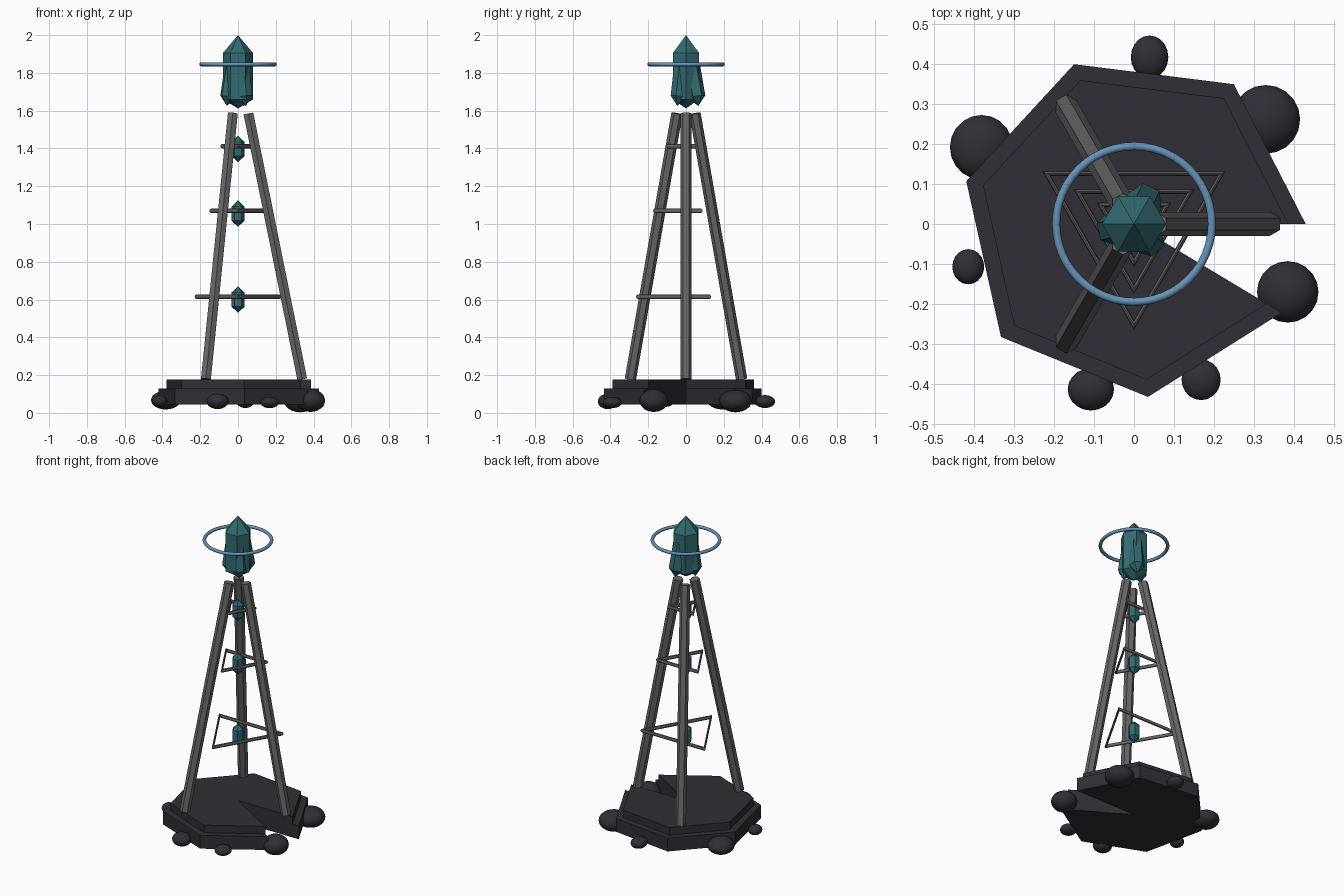
import bpy, bmesh, math
from mathutils import Vector, Matrix

if "Cube" in bpy.data.objects:
    bpy.data.objects.remove(bpy.data.objects["Cube"])


def material(name, rgb):
    m = bpy.data.materials.new(name)
    m.diffuse_color = (*rgb, 1)
    m.use_nodes = True
    m.node_tree.nodes["Principled BSDF"].inputs["Base Color"].default_value = m.diffuse_color
    return m


STONE = material("dark stone", (0.028, 0.028, 0.037))
METAL = material("grey metal", (0.135, 0.135, 0.135))
TEAL = material("teal crystal", (0.032, 0.145, 0.16))
BLUE = material("blue ring", (0.14, 0.29, 0.48))


def finish(bm, name, mat, smooth=False):
    bmesh.ops.recalc_face_normals(bm, faces=bm.faces)
    for f in bm.faces:
        f.smooth = smooth
    me = bpy.data.meshes.new(name)
    bm.to_mesh(me)
    bm.free()
    me.materials.append(mat)
    ob = bpy.data.objects.new(name, me)
    bpy.context.collection.objects.link(ob)
    return ob


def loft(name, mat, rings, matrix=Matrix()):
    """Skin between rings of equal point count and cap both ends."""
    bm = bmesh.new()
    loops = [[bm.verts.new(matrix @ Vector(p)) for p in r] for r in rings]
    n = len(loops[0])
    for a, b in zip(loops, loops[1:]):
        for i in range(n):
            j = (i + 1) % n
            bm.faces.new((a[i], a[j], b[j], b[i]))
    bm.faces.new(loops[0])
    bm.faces.new(loops[-1])
    return finish(bm, name, mat)


def hexagon(r, z):
    return [(r * math.cos(k * math.pi / 3), r * math.sin(k * math.pi / 3), z)
            for k in range(6)]


def along(start, end):
    d = Vector(end) - Vector(start)
    return Matrix.Translation(start) @ d.to_track_quat('Z', 'Y').to_matrix().to_4x4(), d.length


def crystal(name, r, z0, z1, z2, z3, matrix=Matrix()):
    """Hexagonal prism with pointed ends."""
    bm = bmesh.new()
    lo = [bm.verts.new(matrix @ Vector(p)) for p in hexagon(r, z1)]
    hi = [bm.verts.new(matrix @ Vector(p)) for p in hexagon(r, z2)]
    bottom = bm.verts.new(matrix @ Vector((0, 0, z0)))
    top = bm.verts.new(matrix @ Vector((0, 0, z3)))
    for i in range(6):
        j = (i + 1) % 6
        bm.faces.new((lo[i], lo[j], hi[j], hi[i]))
        bm.faces.new((lo[j], lo[i], bottom))
        bm.faces.new((hi[i], hi[j], top))
    return finish(bm, name, TEAL)


def torus(name, mat, major, minor, z, segments, sides, turn=0.0):
    bpy.ops.mesh.primitive_torus_add(
        major_radius=major, minor_radius=minor, major_segments=segments,
        minor_segments=sides, location=(0, 0, z), rotation=(0, 0, turn))
    ob = bpy.context.object
    ob.name = name
    ob.data.materials.append(mat)
    return ob


# Two stepped base slabs with a wedge cut to the middle
outline = [(0.43, 0), (0.25, 0.35), (-0.15, 0.40), (-0.42, 0.107),
           (-0.333, -0.283), (0.035, -0.433), (0.37, -0.222), (0, 0)]
for name, scale, z0, z1 in (("lower_base", 1, 0.045, 0.13),
                            ("upper_base", 0.9, 0.13, 0.178)):
    loft(name, STONE, [[(x * scale, y * scale, z) for x, y in outline] for z in (z0, z1)])

# Flattened boulders around the base: x, y, half sizes, centre height
boulders = [(0.33, 0.262, 0.086, 0.086, 0.06, 0.063),
            (0.385, -0.17, 0.077, 0.077, 0.06, 0.065),
            (0.168, -0.39, 0.049, 0.051, 0.03, 0.055),
            (-0.108, -0.414, 0.058, 0.053, 0.041, 0.061),
            (-0.415, -0.107, 0.04, 0.044, 0.03, 0.062),
            (-0.382, 0.192, 0.079, 0.081, 0.05, 0.068),
            (0.039, 0.418, 0.047, 0.054, 0.034, 0.06)]
for i, (x, y, sx, sy, sz, z) in enumerate(boulders):
    bm = bmesh.new()
    bmesh.ops.create_icosphere(bm, subdivisions=3, radius=1,
                               matrix=Matrix.Translation((x, y, z)) @ Matrix.Diagonal((sx, sy, sz, 1)))
    finish(bm, f"boulder_{i + 1}", STONE, True)

# Three leaning legs
for i in range(3):
    a = i * math.tau / 3
    c, s = math.cos(a), math.sin(a)
    m, length = along((0.34 * c, 0.34 * s, 0.178), (0.055 * c, 0.055 * s, 1.585))
    loft(f"leg_{i + 1}", METAL, [hexagon(0.03, 0), hexagon(0.03, length)], m)

# Triangular braces and the small crystals floating on the axis
for i, (z, radius) in enumerate(((0.615, 0.253), (1.07, 0.163), (1.412, 0.096))):
    torus(f"brace_{i + 1}", METAL, radius, 0.012, z, 3, 8, math.radians(30))
    zc = z - 0.015
    crystal(f"small_crystal_{i + 1}", 0.035, zc - 0.07, zc - 0.037, zc + 0.037, zc + 0.07)

# Large top crystal with three shards splaying out of its foot
crystal("top_crystal", 0.08, 1.612, 1.66, 1.905, 2.0)
for i, (deg, reach, r) in enumerate(((65, 0.072, 0.046), (192, 0.06, 0.044), (312, 0.062, 0.042))):
    c, s = math.cos(math.radians(deg)), math.sin(math.radians(deg))
    m, length = along((reach * c, reach * s, 1.625), (0.02 * c, 0.02 * s, 1.90))
    crystal(f"shard_{i + 1}", r, 0, 0.05, length - 0.06, length, m)

# Halo ring
halo = torus("halo_ring", BLUE, 0.195, 0.01, 1.845, 48, 12)
for p in halo.data.polygons:
    p.use_smooth = True
